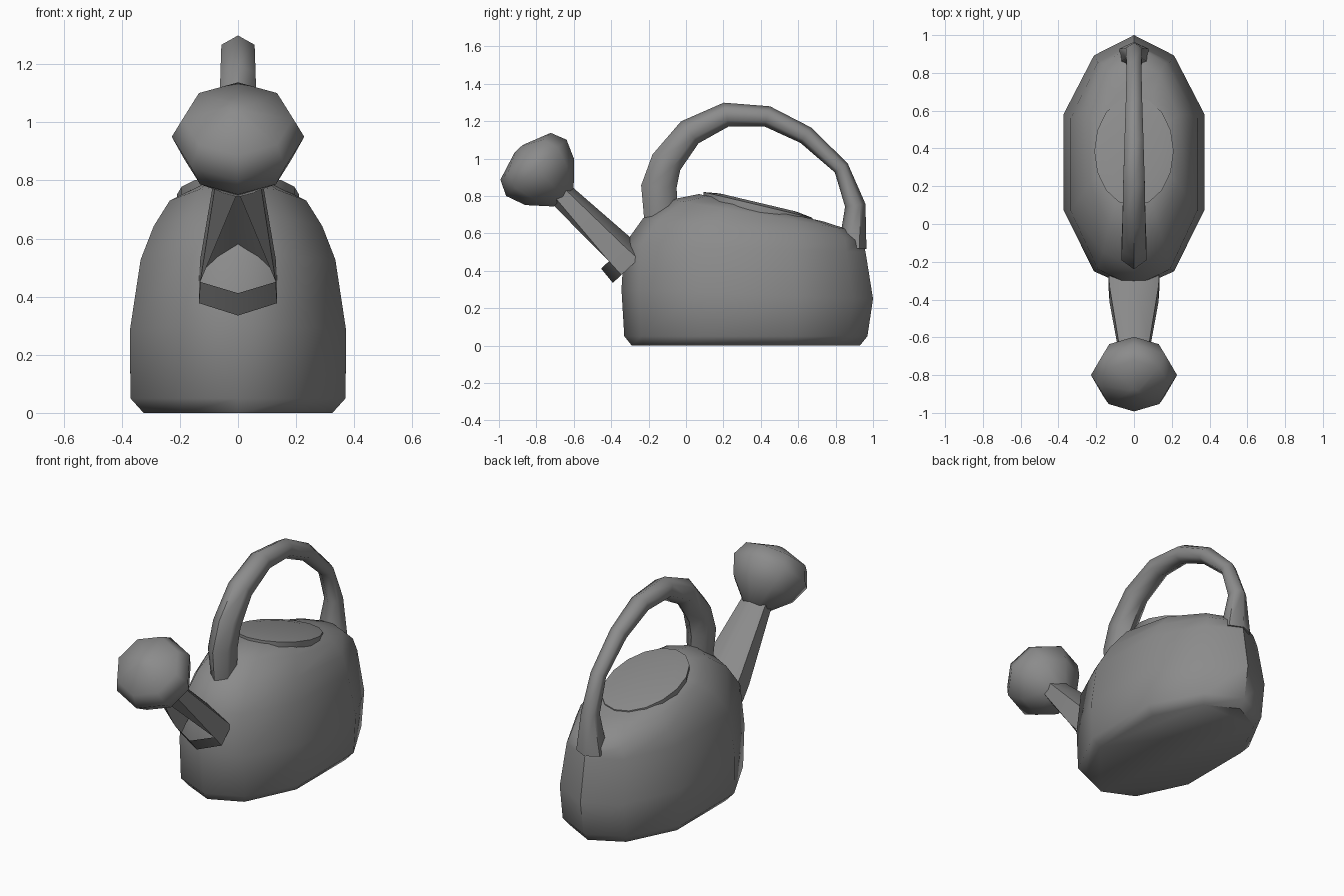
import bpy, bmesh, math
from mathutils import Vector

if "Cube" in bpy.data.objects:
    bpy.data.objects.remove(bpy.data.objects["Cube"])

grey = bpy.data.materials.new("grey plastic")
grey.use_nodes = True
grey.diffuse_color = (0.26, 0.26, 0.26, 1)
grey.node_tree.nodes["Principled BSDF"].inputs["Base Color"].default_value = (0.26, 0.26, 0.26, 1)


def loft(name, rings, angle=50, caps=(True, True), gap=None):
    """Skin a list of closed rings; gap(bm, verts) may cut faces afterwards."""
    bm = bmesh.new()
    verts = [[bm.verts.new(p) for p in ring] for ring in rings]
    n = len(rings[0])
    for a, b in zip(verts, verts[1:]):
        for i in range(n):
            j = (i + 1) % n
            bm.faces.new((a[i], a[j], b[j], b[i]))
    if caps[0]:
        bm.faces.new(verts[0][::-1])
    if caps[1]:
        bm.faces.new(verts[-1])
    bmesh.ops.recalc_face_normals(bm, faces=bm.faces)
    if gap:
        gap(bm, verts)
    mesh = bpy.data.meshes.new(name)
    bm.to_mesh(mesh)
    bm.free()
    obj = bpy.data.objects.new(name, mesh)
    bpy.context.collection.objects.link(obj)
    mesh.materials.append(grey)
    bpy.ops.object.select_all(action='DESELECT')
    obj.select_set(True)
    bpy.context.view_layer.objects.active = obj
    bpy.ops.object.shade_smooth_by_angle(angle=math.radians(angle))
    return obj


def ring(y, z, normal, rx, rn, sides):
    """Ring in the plane of x and a (y, z) normal, first point along the normal."""
    pts = []
    for i in range(sides):
        a = math.tau * i / sides
        k = rn * math.cos(a)
        pts.append(Vector((rx * math.sin(a), y + k * normal[0], z + k * normal[1])))
    return pts


# Body: long ten-sided footprint, leaning back towards the top
half = [(0, 0), (.57, .07), (1, .31), (1, .69), (.57, .92), (0, 1)]
outline = half + [(-x, t) for x, t in half[-2:0:-1]]


def body_ring(y0, z0, y1, z1, hw):
    return [(hw * x, y0 + (y1 - y0) * t, z0 + (z1 - z0) * t) for x, t in outline]


levels = [(-.29, 0, .93, 0, .325), (-.33, .05, .97, .05, .37), (-.345, .3, 1, .25, .372),
          (-.33, .54, .96, .5, .335), (-.23, .68, .945, .56, .29),
          (-.08, .78, .87, .62, .235), (.07, .81, .73, .665, .165)]
loft("body", [body_ring(*lv) for lv in levels])

# Lid: shallow tilted oval on the sloping top
slope = Vector((.97, -.23))
lid = [ring(.385, z, slope, .21 * s, .3 * s, 16) for z, s in ((.715, 1), (.752, 1), (.765, .7))]
loft("lid", lid, 40)

# Handle: arched six-sided tube, (y, z, half width, half depth)
path = [(-.13, .64, .06, .09), (-.145, .85, .075, .095), (-.105, .98, .075, .085),
        (.02, 1.14, .07, .075), (.215, 1.235, .066, .065), (.435, 1.225, .058, .056),
        (.64, 1.125, .05, .05), (.83, .95, .045, .042), (.905, .75, .05, .055),
        (.89, .52, .09, .075)]
rings = []
for i, (y, z, rx, rn) in enumerate(path):
    a, b = path[max(i - 1, 0)], path[min(i + 1, len(path) - 1)]
    t = Vector((b[0] - a[0], b[1] - a[1])).normalized()
    rings.append(ring(y, z, (-t.y, t.x), rx, rn, 6))
loft("handle", rings, 62)

# Spout: tapered six-sided tube with a pointed opening underneath
axis = Vector((-.68, .73))
up = Vector((.73, .68))


def open_underside(bm, verts):
    near, neck = verts[1], verts[2]
    for side in (2, 4):
        pair = {near[3], near[side], neck[3], neck[side]}
        face = next(f for f in bm.faces if set(f.verts) == pair)
        bm.faces.remove(face)
        bm.faces.new((neck[3], neck[side], near[side])[::1 if side == 2 else -1])
    bmesh.ops.recalc_face_normals(bm, faces=bm.faces)


loft("spout", [ring(-.30, .42, up, .155, .125, 6), ring(-.37, .49, up, .15, .115, 6),
               ring(-.67, .81, up, .09, .07, 6)], 50, (False, False), open_underside)

# Sprinkler head: eight-sided bulb with a domed face, (distance along axis, radius)
centre = Vector((-.80, .95))
head = []
for d, r in ((-.215, .075), (-.105, .185), (0, .228), (.085, .19), (.14, .03)):
    c = centre + axis * d
    head.append(ring(c.x, c.y, up, r, r * .97, 8))
loft("sprinkler_head", head, 55)
